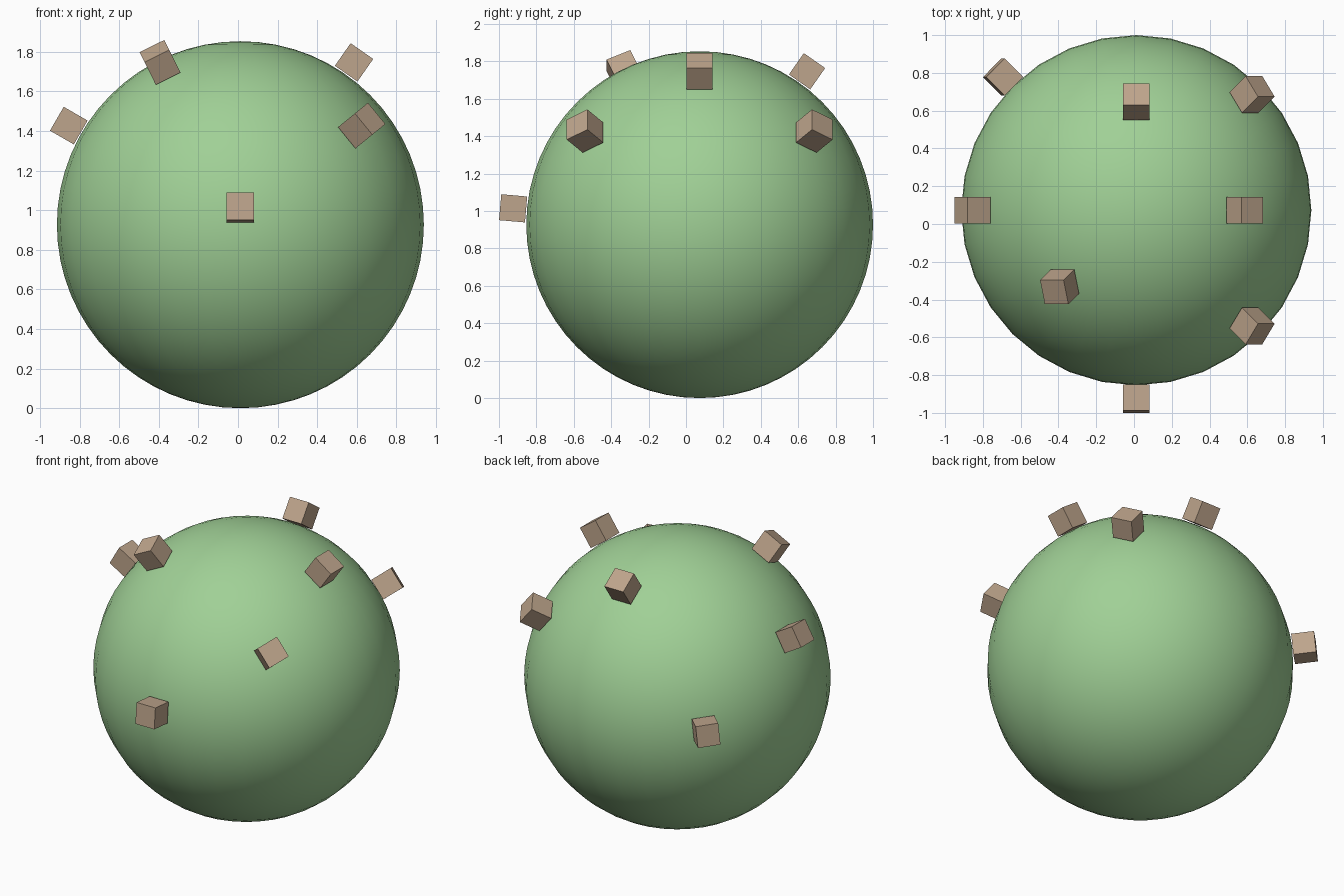
import bpy
from math import radians, cos, sin
from mathutils import Matrix, Vector

if "Cube" in bpy.data.objects:
    bpy.data.objects.remove(bpy.data.objects["Cube"], do_unlink=True)


def material(name, color):
    mat = bpy.data.materials.new(name)
    mat.use_nodes = True
    mat.diffuse_color = (*color, 1)
    mat.node_tree.nodes["Principled BSDF"].inputs["Base Color"].default_value = (*color, 1)
    return mat


green = material("soft_green", (0.352, 0.631, 0.305))
tan = material("warm_tan", (0.515, 0.376, 0.262))

RADIUS = 0.927
CENTRE = Vector((0.012, 0.073, RADIUS))

# Smooth globe
bpy.ops.mesh.primitive_uv_sphere_add(segments=32, ring_count=32, radius=RADIUS, location=CENTRE)
globe = bpy.context.object
globe.name = "globe"
globe.data.materials.append(green)
bpy.ops.object.shade_smooth()


# Block resting on the globe, its local z pointing outward
def add_block(name, azimuth, elevation):
    a, e = radians(azimuth), radians(elevation)
    out = Vector((cos(e) * cos(a), cos(e) * sin(a), sin(e)))
    side = Vector((0, 1, 0)).cross(out).normalized()
    turn = Matrix((side, out.cross(side), out)).transposed().to_4x4()
    bpy.ops.mesh.primitive_cube_add(size=0.15 * RADIUS)
    block = bpy.context.object
    block.name = name
    block.matrix_world = Matrix.Translation(CENTRE + out * 1.08 * RADIUS) @ turn
    block.data.materials.append(tan)


# Eight blocks, one every 45 degrees, at low, middle and high tiers
LOW, MID, HIGH = 5, 30, 55
tiers = [LOW, MID, HIGH, MID, HIGH, LOW, MID, HIGH]
for i, tier in enumerate(tiers):
    add_block(f"block_{i + 1}", -90 + 45 * i, tier)
